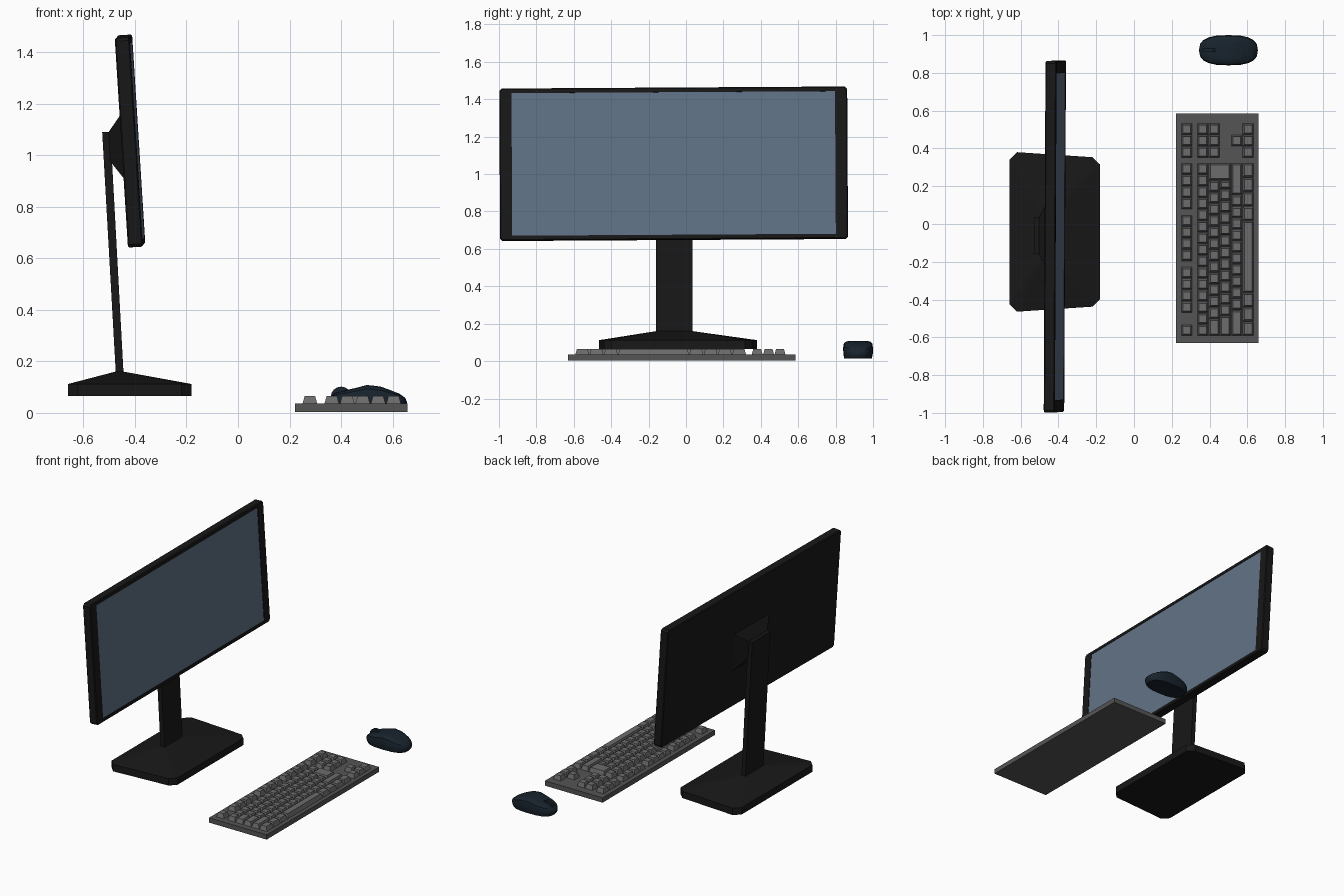
import bpy, bmesh, math
from mathutils import Vector

if "Cube" in bpy.data.objects:
    bpy.data.objects.remove(bpy.data.objects["Cube"])


def material(name, color):
    m = bpy.data.materials.new(name)
    m.diffuse_color = (*color, 1)
    m.use_nodes = True
    m.node_tree.nodes["Principled BSDF"].inputs["Base Color"].default_value = m.diffuse_color
    return m


BLACK = material("matte_black", (0.009, 0.009, 0.009))
SCREEN = material("screen_blue", (0.12, 0.17, 0.24))
TRAY = material("tray_grey", (0.09, 0.09, 0.09))
KEYS = material("key_grey", (0.15, 0.15, 0.15))
NAVY = material("mouse_navy", (0.009, 0.017, 0.026))


def add_loft(bm, rings):
    """Skin a stack of equally long loops and cap both ends."""
    vs = [[bm.verts.new(p) for p in r] for r in rings]
    n = len(vs[0])
    for a, b in zip(vs, vs[1:]):
        for i in range(n):
            j = (i + 1) % n
            bm.faces.new((a[i], a[j], b[j], b[i]))
    bm.faces.new(vs[0][::-1])
    bm.faces.new(vs[-1])


def finish(bm, name, mat):
    bmesh.ops.recalc_face_normals(bm, faces=bm.faces)
    me = bpy.data.meshes.new(name)
    bm.to_mesh(me)
    bm.free()
    me.materials.append(mat)
    ob = bpy.data.objects.new(name, me)
    bpy.context.collection.objects.link(ob)
    return ob


def loft(name, rings, mat):
    bm = bmesh.new()
    add_loft(bm, rings)
    return finish(bm, name, mat)


def rect(x0, x1, y0, y1, z):
    return [(x0, y0, z), (x1, y0, z), (x1, y1, z), (x0, y1, z)]


def chamfered(a, b, c):
    """Eight-point rectangle outline with half sizes a, b and corner cut c."""
    return [(-a + c, -b), (a - c, -b), (a, -b + c), (a, b - c),
            (a - c, b), (-a + c, b), (-a, b - c), (-a, -b + c)]


# Monitor panel with a slightly recessed screen
def panel_ring(w, h, x, c=0.012):
    return [(x, u, v) for u, v in chamfered(w, h, c)]


panel = loft("monitor_panel", [
    panel_ring(0.925, 0.402, -0.029), panel_ring(0.93, 0.407, -0.024),
    panel_ring(0.93, 0.407, 0.024), panel_ring(0.925, 0.402, 0.029),
    panel_ring(0.865, 0.382, 0.029, 0.001), panel_ring(0.865, 0.382, 0.023, 0.001)], BLACK)
screen = loft("screen", [
    [(x, -0.865, -0.382), (x, 0.865, -0.382), (x, 0.865, 0.382), (x, -0.865, 0.382)]
    for x in (0.018, 0.026)], SCREEN)
for ob in (panel, screen):
    ob.location = (-0.419, -0.066, 1.055)
    ob.rotation_euler = (0.006, -0.063, -0.0055)

# Stand: sloped base, leaning pole, tapered bracket
YC = -0.062
outline = [(-0.42 + x, -0.042 + y * (1.03 if x < 0 else 0.965))
           for x, y in chamfered(0.24, 0.41, 0.04)]
top = [(-0.46 + x, YC + y, 0.16) for x, y in chamfered(0.016, 0.098, 0.003)]
loft("stand_base", [[(x, y, 0.065) for x, y in outline],
                    [(x, y, 0.112) for x, y in outline], top], BLACK)
loft("stand_pole", [rect(-0.474, -0.444, YC - 0.098, YC + 0.098, 0.15),
                    rect(-0.527, -0.495, YC - 0.098, YC + 0.098, 1.09)], BLACK)


def bracket_ring(x_low, z_low, x_high, z_high, half):
    return [(x_low, YC - half, z_low), (x_low, YC + half, z_low),
            (x_high, YC + half, z_high), (x_high, YC - half, z_high)]


loft("panel_bracket", [bracket_ring(-0.495, 0.975, -0.502, 1.09, 0.1),
                       bracket_ring(-0.439, 0.905, -0.454, 1.16, 0.19)], BLACK)

# Keyboard tray
loft("keyboard_tray", [rect(0.222, 0.658, -0.63, 0.585, z) for z in (0.003, 0.036)], TRAY)

# Keys: each row is a start position and key widths in key units
U = 0.061
Y0 = -0.593
ROW_X = [0.249, 0.334, 0.394, 0.454, 0.514, 0.574]
NAV = 15.46
rows = [
    (0, 0, [1]), (0, 2, [1] * 4), (0, 6.5, [1] * 4), (0, 11, [1] * 4), (0, NAV, [1] * 3),
    (1, 0, [1] * 15), (1, NAV, [1] * 3),
    (2, 0, [1.5] + [1] * 12), (2, NAV, [1] * 3),
    (3, 0, [1.75] + [1] * 11 + [0.75]),
    (4, 0, [2.25] + [1] * 10 + [2.75]), (4, NAV + 1, [1]),
    (5, 0, [1.25] * 3 + [6.25] + [1.25] * 4), (5, NAV, [1] * 3),
]
bm = bmesh.new()


def add_key(row, start, width, depth=1):
    x0, x1 = ROW_X[row] + 0.001, ROW_X[row] + 0.06 * depth - 0.001
    y0, y1 = Y0 + start * U + 0.001, Y0 + (start + width) * U - 0.001
    t = 0.009
    add_loft(bm, [rect(x0, x1, y0, y1, 0.034),
                  rect(x0 + t, x1 - t, y0 + t, y1 - t, 0.066)])


for row, start, widths in rows:
    for w in widths:
        add_key(row, start, w)
        start += w
add_key(2, 13.5, 1.5, 2)  # tall enter key
finish(bm, "keyboard_keys", KEYS)

# Mouse body: oval loops following a humped side profile
PROFILE = [(0.344, 0.058), (0.37, 0.078), (0.43, 0.09), (0.5, 0.108),
           (0.55, 0.103), (0.645, 0.07), (0.657, 0.06)]


def height(x):
    for (xa, za), (xb, zb) in zip(PROFILE, PROFILE[1:]):
        if x <= xb:
            return za + (zb - za) * (x - xa) / (xb - xa)
    return PROFILE[-1][1]


def mouse_ring(s, f):
    ring = []
    for i in range(20):
        a = 2 * math.pi * i / 20
        c, d = math.cos(a), math.sin(a)
        x = 0.5 + 0.156 * s * math.copysign(abs(c) ** 0.75, c)
        y = 0.92 + 0.08 * s * math.copysign(abs(d) ** 0.75, d)
        ring.append((x, y, 0.013 + f * (height(x) - 0.013)))
    return ring


body = loft("mouse_body", [mouse_ring(s, f) for s, f in (
    (0.92, 0), (0.98, 0.25), (1, 0.6), (0.95, 0.85), (0.8, 0.97), (0.5, 1), (0.2, 1), (0.03, 1))], NAVY)
bpy.context.view_layer.objects.active = body
body.select_set(True)
bpy.ops.object.shade_smooth_by_angle(angle=math.radians(35))

# Scroll wheel
loft("scroll_wheel", [
    [(0.4 + 0.04 * math.cos(math.tau * i / 16), y, 0.062 + 0.04 * math.sin(math.tau * i / 16))
     for i in range(16)] for y in (0.91, 0.93)], NAVY)
